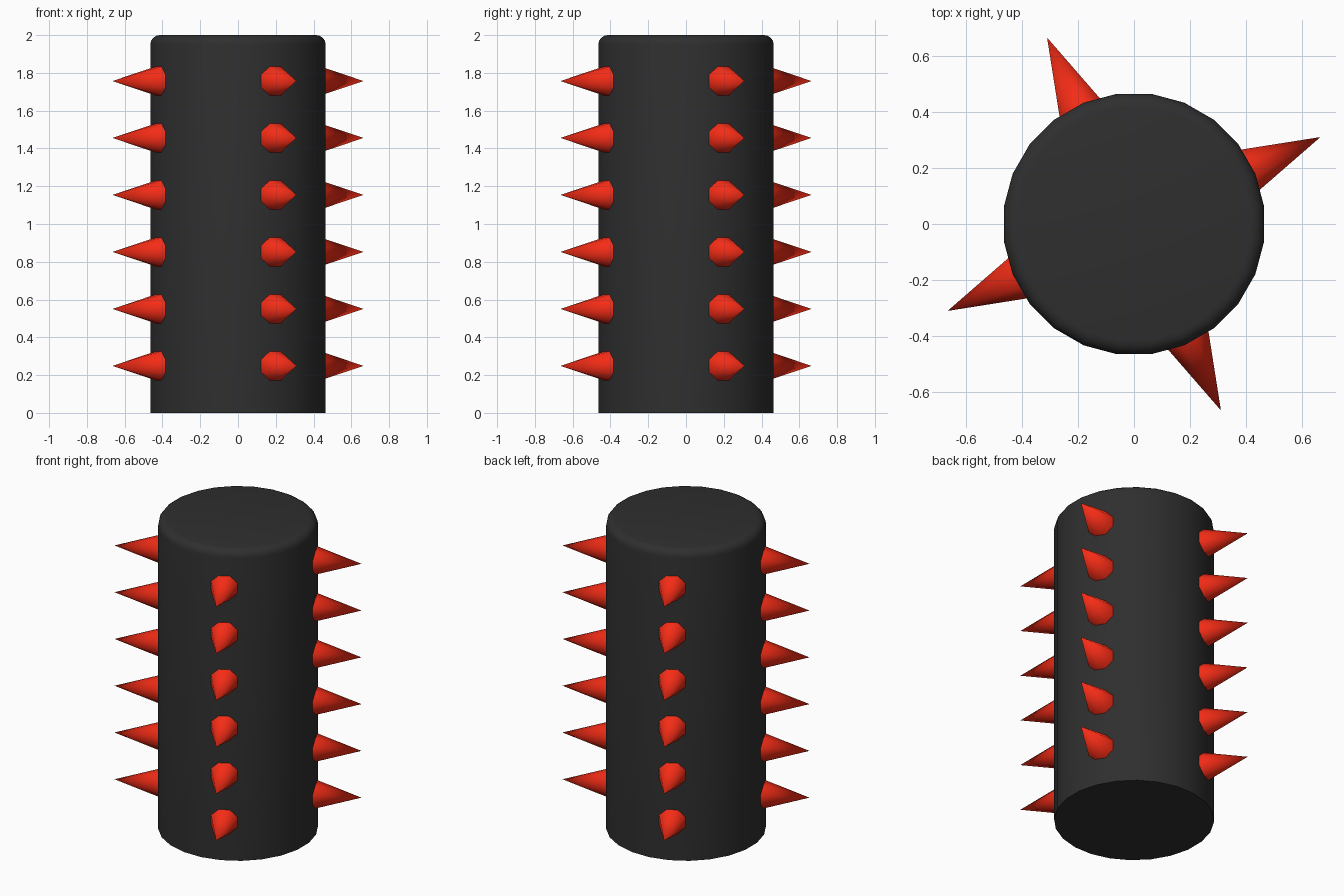
import bpy, bmesh, math
from mathutils import Matrix

if "Cube" in bpy.data.objects:
    bpy.data.objects.remove(bpy.data.objects["Cube"])

SIDES = 24
APOTHEM = 0.464
R = APOTHEM / math.cos(math.pi / SIDES)


def material(name, color):
    m = bpy.data.materials.new(name)
    m.diffuse_color = (*color, 1)
    m.use_nodes = True
    m.node_tree.nodes["Principled BSDF"].inputs["Base Color"].default_value = m.diffuse_color
    return m


def finish(bm, name, mat, angle):
    me = bpy.data.meshes.new(name)
    bm.to_mesh(me)
    bm.free()
    ob = bpy.data.objects.new(name, me)
    bpy.context.collection.objects.link(ob)
    me.materials.append(mat)
    bpy.ops.object.select_all(action='DESELECT')
    ob.select_set(True)
    bpy.context.view_layer.objects.active = ob
    bpy.ops.object.shade_smooth_by_angle(angle=math.radians(angle))
    return ob


black = material("black", (0.028, 0.028, 0.028))
red = material("red", (0.9, 0.025, 0.008))

# Main post: rounded top rim, sharp bottom
bm = bmesh.new()
turn = Matrix.Rotation(math.pi / SIDES, 4, 'Z')
bmesh.ops.create_cone(bm, cap_ends=True, segments=SIDES, radius1=R, radius2=R,
                      depth=2, matrix=Matrix.Translation((0, 0, 1)) @ turn)
rim = [e for e in bm.edges if all(v.co.z > 1.9 for v in e.verts)]
bmesh.ops.bevel(bm, geom=rim, offset=0.05, segments=4, profile=0.5, affect='EDGES')
finish(bm, "post", black, 40)

# Spikes: four columns of six eight-sided cones, set into the post
BASE, TIP = 0.44, 0.733
for col in range(4):
    bm = bmesh.new()
    for row in range(6):
        place = (Matrix.Rotation(math.radians(25 + 90 * col), 4, 'Z')
                 @ Matrix.Translation(((BASE + TIP) / 2, 0, 0.249 + 0.3016 * row))
                 @ Matrix.Rotation(math.pi / 2, 4, 'Y')
                 @ Matrix.Rotation(math.pi / 8, 4, 'Z'))
        bmesh.ops.create_cone(bm, cap_ends=True, segments=8, radius1=0.091,
                              radius2=0, depth=TIP - BASE, matrix=place)
    bmesh.ops.remove_doubles(bm, verts=bm.verts[:], dist=1e-5)
    finish(bm, f"spike_column_{col + 1}", red, 60)
